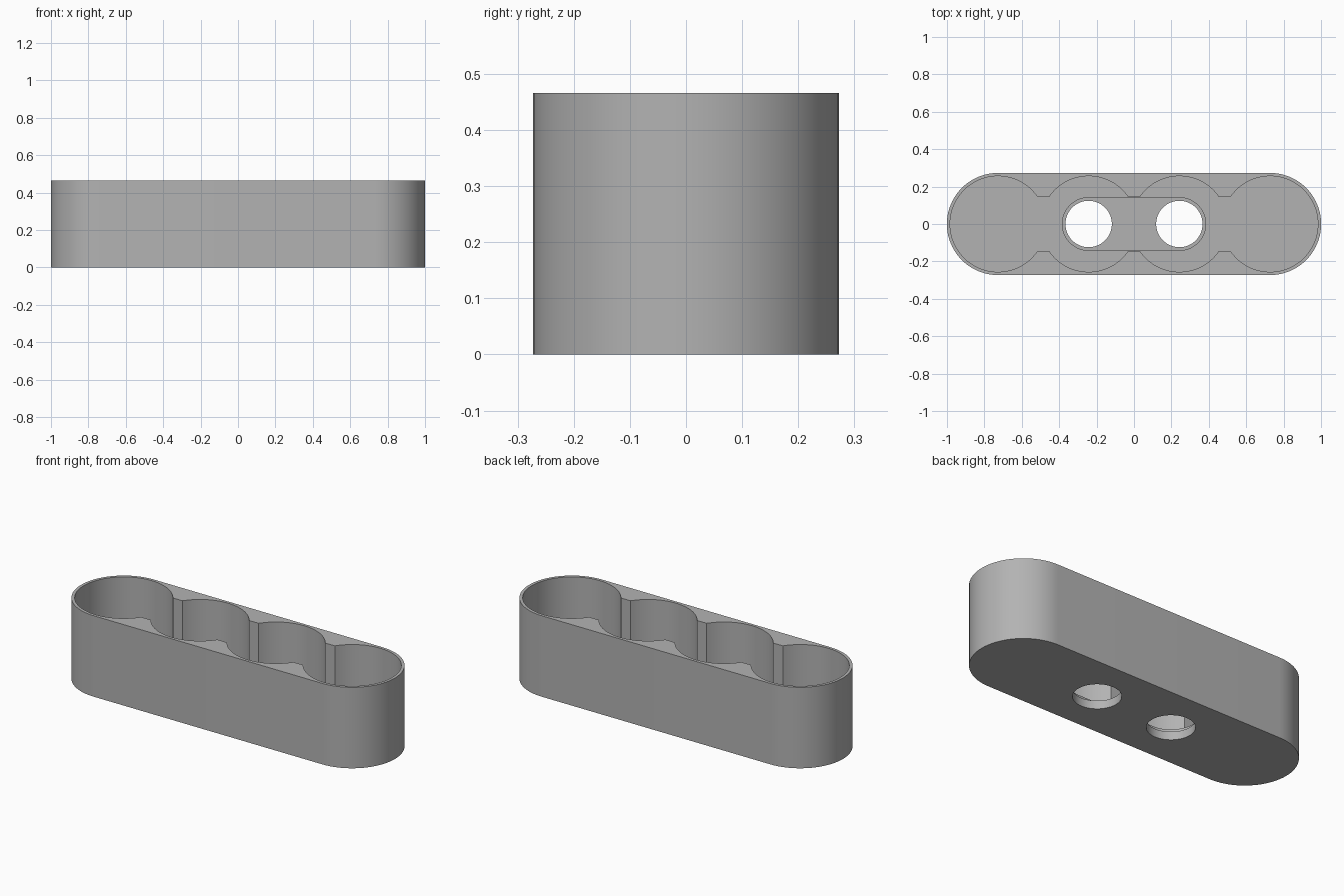
import bpy, bmesh
from math import asin, cos, sin, pi

HEIGHT, FLOOR, RECESS = 0.466, 0.07, 0.047
OUTER_R, POCKET_R, SLOT_R, HOLE_R = 0.273, 0.256, 0.141, 0.124
PITCH = 0.485
CENTRES = [PITCH * k for k in (1.5, 0.5, -0.5, -1.5)]
CHANNEL = 0.144  # half width of the channel joining the pockets

if "Cube" in bpy.data.objects:
    bpy.data.objects.remove(bpy.data.objects["Cube"])

grey = bpy.data.materials.new("matte grey")
grey.use_nodes = True
grey.diffuse_color = (0.45, 0.45, 0.45, 1)
grey.node_tree.nodes["Principled BSDF"].inputs["Base Color"].default_value = grey.diffuse_color


def arc(cx, r, start, end, steps):
    return [(cx + r * cos(start + (end - start) * i / steps),
             r * sin(start + (end - start) * i / steps)) for i in range(steps + 1)]


def stadium(cx, r):
    return arc(cx, r, -pi / 2, pi / 2, 40) + arc(-cx, r, pi / 2, 3 * pi / 2, 40)


def pocket_outline():
    # back half: four scallops with short flats between them; then mirrored to the front
    a = asin(CHANNEL / POCKET_R)
    half = []
    for i, cx in enumerate(CENTRES):
        start = 0 if i == 0 else a
        end = pi if i == 3 else pi - a
        half += arc(cx, POCKET_R, start, end, 32)
    return half + [(x, -y) for x, y in reversed(half[1:-1])]


def prism(name, outline, z0, z1):
    bm = bmesh.new()
    face = bm.faces.new([bm.verts.new((x, y, z0)) for x, y in outline])
    top = bmesh.ops.extrude_face_region(bm, geom=[face])["geom"]
    verts = [v for v in top if isinstance(v, bmesh.types.BMVert)]
    bmesh.ops.translate(bm, verts=verts, vec=(0, 0, z1 - z0))
    bmesh.ops.recalc_face_normals(bm, faces=bm.faces)
    mesh = bpy.data.meshes.new(name)
    bm.to_mesh(mesh)
    bm.free()
    mesh.materials.append(grey)
    obj = bpy.data.objects.new(name, mesh)
    bpy.context.collection.objects.link(obj)
    return obj


# Rounded outer body
body = prism("holder_body", stadium(CENTRES[0], OUTER_R), 0, HEIGHT)

# Pockets, floor recess and the two through holes
cutters = [
    prism("pocket_cutter", pocket_outline(), FLOOR, HEIGHT + 0.1),
    prism("recess_cutter", stadium(CENTRES[1], SLOT_R), RECESS, FLOOR + 0.1),
]
for side, cx in (("left", CENTRES[1]), ("right", CENTRES[2])):
    circle = arc(cx, HOLE_R, 0, 2 * pi, 64)[:-1]
    cutters.append(prism(side + "_hole_cutter", circle, -0.1, FLOOR + 0.05))

bpy.context.view_layer.objects.active = body
for cutter in cutters:
    mod = body.modifiers.new(cutter.name, "BOOLEAN")
    mod.operation, mod.solver, mod.object = "DIFFERENCE", "EXACT", cutter
    bpy.ops.object.modifier_apply(modifier=mod.name)
    bpy.data.objects.remove(cutter)

# Smooth curved walls, sharp rims
bpy.ops.object.select_all(action="DESELECT")
body.select_set(True)
bpy.ops.object.shade_smooth_by_angle(angle=pi / 6)
